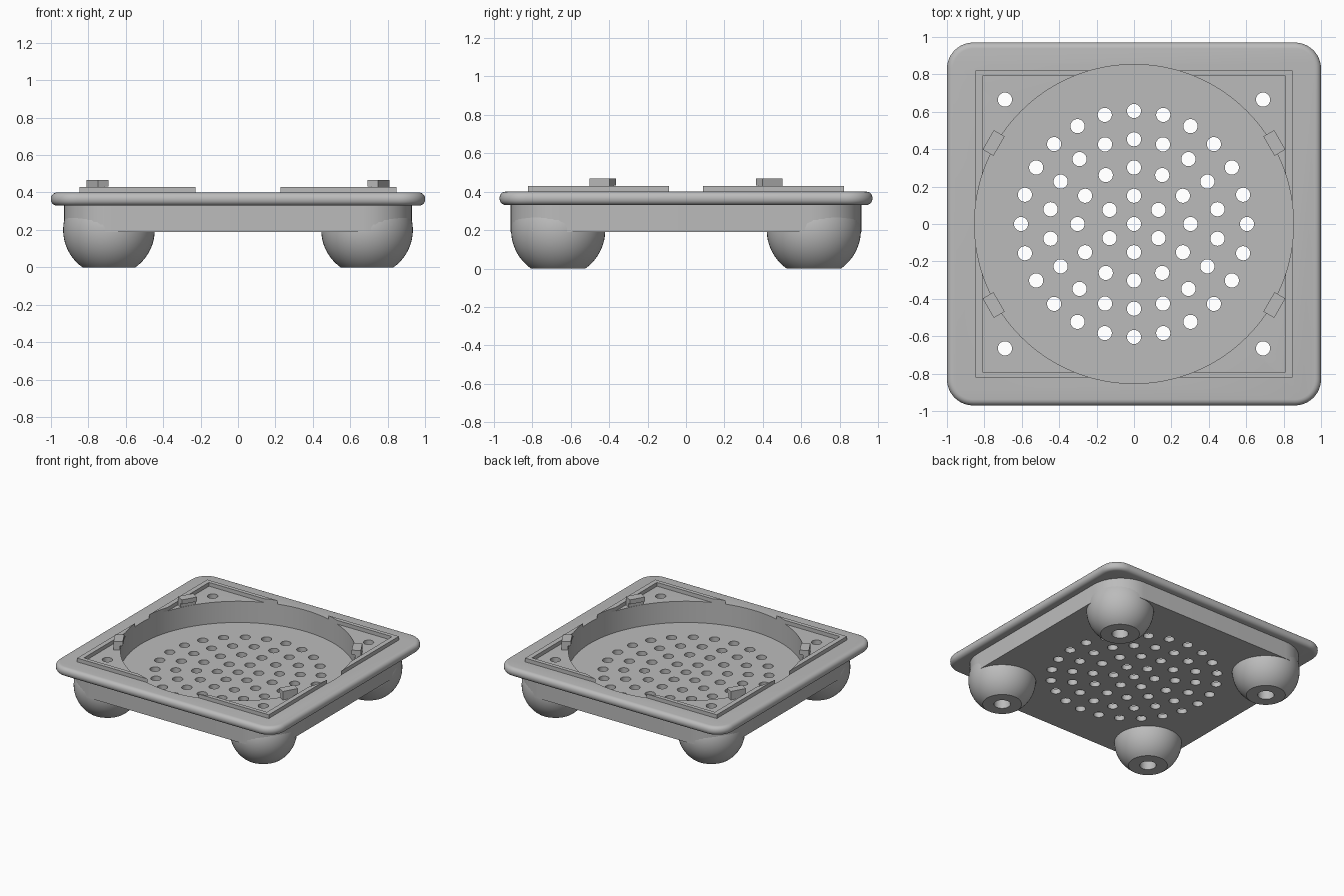
import bpy, bmesh, math
from mathutils import Matrix, Vector

if "Cube" in bpy.data.objects:
    bpy.data.objects.remove(bpy.data.objects["Cube"])

grey = bpy.data.materials.new("plain grey")
grey.use_nodes = True
GREY = (0.5, 0.5, 0.5, 1)
grey.diffuse_color = GREY
grey.node_tree.nodes["Principled BSDF"].inputs["Base Color"].default_value = GREY

FLOOR, BASE, LIP, TOP = 0.23, 0.19, 0.33, 0.40
FOOT_X, FOOT_Y = 0.69, 0.665
CORNERS = [(sx, sy) for sx in (-1, 1) for sy in (-1, 1)]


def make(name, bm):
    bmesh.ops.recalc_face_normals(bm, faces=bm.faces)
    mesh = bpy.data.meshes.new(name)
    bm.to_mesh(mesh)
    bm.free()
    mesh.materials.append(grey)
    obj = bpy.data.objects.new(name, mesh)
    bpy.context.collection.objects.link(obj)
    return obj


def add_box(bm, x0, x1, y0, y1, z0, z1):
    mat = Matrix.Translation(((x0 + x1) / 2, (y0 + y1) / 2, (z0 + z1) / 2))
    mat = mat @ Matrix.Diagonal((x1 - x0, y1 - y0, z1 - z0, 1))
    return bmesh.ops.create_cube(bm, size=1, matrix=mat)["verts"]


def rounded_slab(name, hx, hy, z0, z1, radius, edge=0):
    """Box with rounded corners and, optionally, rounded rims."""
    bm = bmesh.new()
    add_box(bm, -hx, hx, -hy, hy, z0, z1)
    upright = [e for e in bm.edges if abs(e.verts[0].co.z - e.verts[1].co.z) > 0.01]
    bmesh.ops.bevel(bm, geom=upright, offset=radius, segments=12, profile=0.5,
                    affect='EDGES')
    if edge:
        rims = [e for e in bm.edges if abs(e.verts[0].co.z - e.verts[1].co.z) < 0.001]
        bmesh.ops.bevel(bm, geom=rims, offset=edge, segments=5, profile=0.5,
                        affect='EDGES')
    return make(name, bm)


def add_lathe(bm, profile, x, y, steps):
    """Closed solid turned about a vertical axis from (radius, z) pairs."""
    rings = [[bm.verts.new((x + r * math.cos(math.tau * i / steps),
                            y + r * math.sin(math.tau * i / steps), z))
              for i in range(steps)] for r, z in profile]
    for low, high in zip(rings, rings[1:]):
        for i in range(steps):
            j = (i + 1) % steps
            bm.faces.new((low[i], low[j], high[j], high[i]))
    bm.faces.new(rings[0][::-1])
    bm.faces.new(rings[-1])


def cut(obj, *cutters):
    for cutter in cutters:
        mod = obj.modifiers.new("cut", 'BOOLEAN')
        mod.operation, mod.solver, mod.object = 'DIFFERENCE', 'EXACT', cutter
    bpy.context.view_layer.update()
    graph = bpy.context.evaluated_depsgraph_get()
    mesh = bpy.data.meshes.new_from_object(obj.evaluated_get(graph))
    obj.modifiers.clear()
    obj.data = mesh


def pocket(name, radius):
    bm = bmesh.new()
    add_lathe(bm, [(radius, FLOOR), (radius, 0.6)], 0, 0, 96)
    return make(name, bm)


# Cutters: round pocket, rings of drain holes, stepped screw holes
pocket_cutter = pocket("pocket_cutter", 0.853)
foot_clearance = pocket("foot_clearance_cutter", 0.858)

bm = bmesh.new()
HOLE = [(0.038, 0.1), (0.038, 0.3)]
add_lathe(bm, HOLE, 0, 0, 24)
for ring, count in enumerate((6, 12, 18, 24), start=1):
    for k in range(count):
        a = math.tau * k / count + math.pi / 2
        add_lathe(bm, HOLE, 0.151 * ring * math.cos(a), 0.151 * ring * math.sin(a), 24)
drain_cutter = make("drain_cutter", bm)

bm = bmesh.new()
for sx, sy in CORNERS:
    add_lathe(bm, [(0.06, -0.1), (0.06, 0.15), (0.038, 0.15), (0.038, 0.6)],
              sx * FOOT_X, sy * FOOT_Y, 32)
screw_cutter = make("screw_cutter", bm)

# Tray body and its overhanging rim plate
body = rounded_slab("tray_body", 0.93, 0.912, BASE, LIP, 0.26)
cut(body, pocket_cutter, drain_cutter, screw_cutter)
plate = rounded_slab("rim_plate", 1.0, 0.97, LIP, TOP, 0.14, 0.032)
cut(plate, pocket_cutter, screw_cutter)

# Raised square ridge, interrupted by the pocket
bm = bmesh.new()
add_box(bm, -0.848, 0.848, -0.822, 0.822, TOP, TOP + 0.03)
ridge = make("raised_ridge", bm)
bm = bmesh.new()
add_box(bm, -0.81, 0.81, -0.79, 0.79, 0.3, 0.6)
ridge_cutter = make("ridge_cutter", bm)
cut(ridge, ridge_cutter, pocket_cutter)

# Ball feet with flat soles
feet = []
R, MID = 0.245, 0.2
start, end = -math.asin(MID / R), math.asin(0.09 / R)
arc = [start + (end - start) * i / 16 for i in range(17)]
for sx, sy in CORNERS:
    side = ("front" if sy < 0 else "back") + ("_left" if sx > 0 else "_right")
    bm = bmesh.new()
    add_lathe(bm, [(R * math.cos(a), MID + R * math.sin(a)) for a in arc],
              sx * FOOT_X, sy * FOOT_Y, 48)
    foot = make(side + "_foot", bm)
    cut(foot, foot_clearance, screw_cutter)
    feet.append(foot)

    # Hooked clip: a post on the plate with a lip over the pocket
    bm = bmesh.new()
    section = [(0.855, TOP), (0.9, TOP), (0.9, 0.468), (0.833, 0.468),
               (0.833, 0.432), (0.855, 0.432)]
    face = bm.faces.new([bm.verts.new((r, -0.06, z)) for r, z in section])
    grown = bmesh.ops.extrude_face_region(bm, geom=[face])["geom"]
    bmesh.ops.translate(bm, vec=Vector((0, 0.12, 0)),
                        verts=[v for v in grown if isinstance(v, bmesh.types.BMVert)])
    turn = math.atan2(sy * 0.5, sx * math.cos(math.pi / 6))
    bm.transform(Matrix.Rotation(turn, 4, 'Z'))
    make(side + "_clip", bm)

for cutter in (pocket_cutter, foot_clearance, drain_cutter, screw_cutter, ridge_cutter):
    bpy.data.objects.remove(cutter)

# Smooth the curved parts, keeping hard edges
bpy.ops.object.select_all(action='DESELECT')
for obj in [body, plate, ridge] + feet:
    obj.select_set(True)
bpy.context.view_layer.objects.active = body
bpy.ops.object.shade_smooth_by_angle(angle=math.radians(30))
